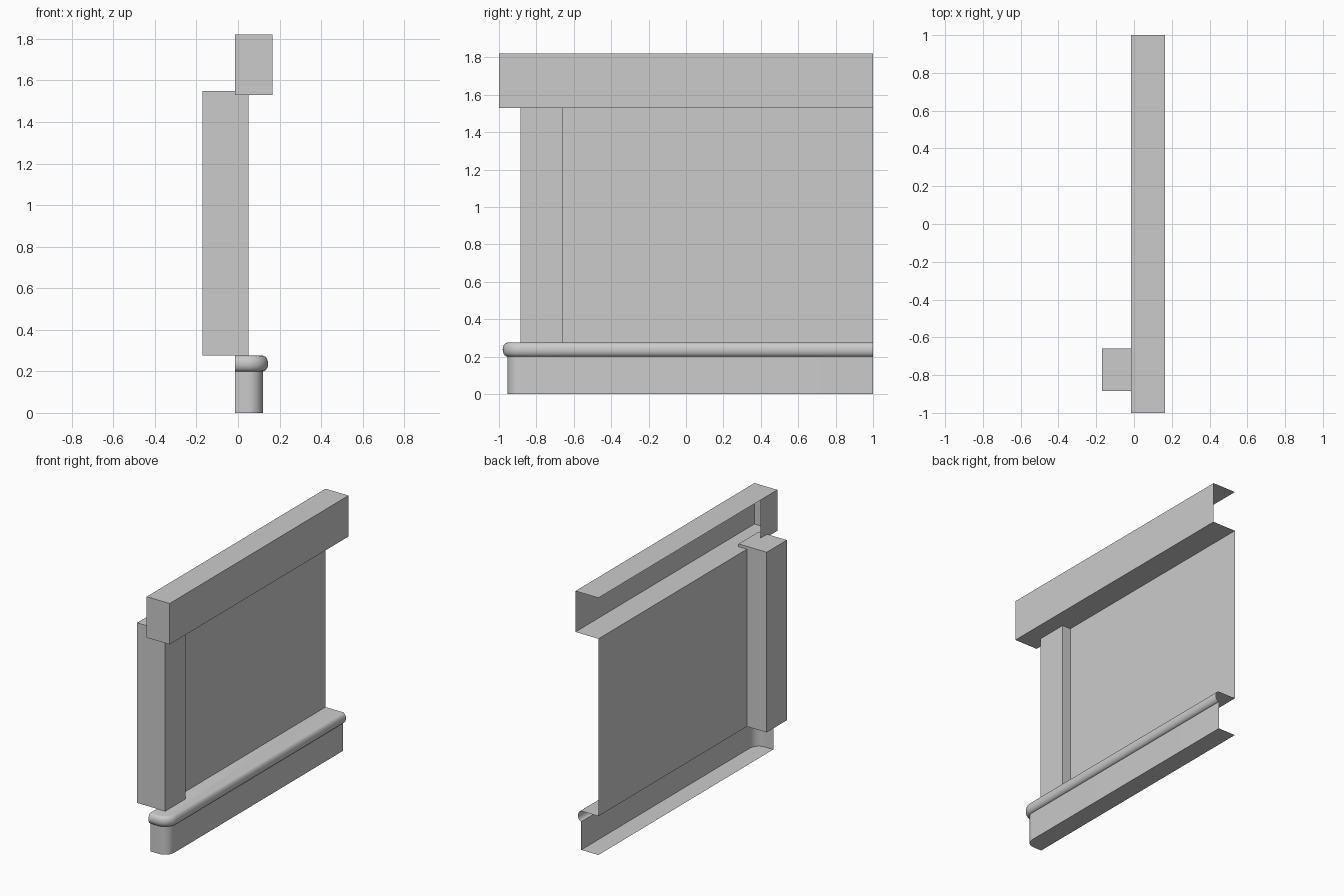
import bpy, bmesh
from math import sin, cos, pi, radians
from mathutils import Vector

if "Cube" in bpy.data.objects:
    bpy.data.objects.remove(bpy.data.objects["Cube"], do_unlink=True)

GREY = (0.6, 0.6, 0.6, 1)
grey = bpy.data.materials.new("plain_grey")
grey.use_nodes = True
grey.diffuse_color = GREY
grey.node_tree.nodes["Principled BSDF"].inputs["Base Color"].default_value = GREY

AXES = {"+x": (1, 0, 0), "-x": (-1, 0, 0), "+y": (0, 1, 0),
        "-y": (0, -1, 0), "+z": (0, 0, 1), "-z": (0, 0, -1)}
BACK = -0.015   # plane of the wall sheet
END = 1.0       # open end of every run


def finish(name, bm):
    mesh = bpy.data.meshes.new(name)
    bm.to_mesh(mesh)
    bm.free()
    mesh.materials.append(grey)
    ob = bpy.data.objects.new(name, mesh)
    bpy.context.collection.objects.link(ob)
    return ob


def box(name, lo, hi, sides=tuple(AXES)):
    """Box between two corners, keeping only the listed sides."""
    lo, hi = Vector(lo), Vector(hi)
    bm = bmesh.new()
    bmesh.ops.create_cube(bm, size=1)
    bm.normal_update()
    drop = [f for f in bm.faces
            if not any(f.normal.dot(Vector(AXES[s])) > 0.9 for s in sides)]
    bmesh.ops.delete(bm, geom=drop, context="FACES")
    for v in bm.verts:
        v.co = Vector([(lo[i] + hi[i]) / 2 + v.co[i] * (hi[i] - lo[i]) for i in range(3)])
    return finish(name, bm)


def base_path(offset, steps=10, r=0.07):
    """Plan of the base: front end, rounded corner, long side."""
    cx, cy = 0.05, -0.885
    pts = [(BACK, cy - r - offset)]
    for i in range(steps + 1):
        a = -pi / 2 + pi / 2 * i / steps
        pts.append((cx + (r + offset) * cos(a), cy + (r + offset) * sin(a)))
    return pts + [(cx + r + offset, END)]


def sweep(name, profile, floor=False, top=False):
    """Sweep (offset, height) points along the base plan, with optional fills."""
    bm = bmesh.new()
    rows = [[bm.verts.new((x, y, z)) for x, y in base_path(o)] for o, z in profile]
    for low, high in zip(rows, rows[1:]):
        for i in range(len(low) - 1):
            bm.faces.new((low[i], low[i + 1], high[i + 1], high[i]))
    if floor:
        corner = bm.verts.new((BACK, END, profile[0][1]))
        bm.faces.new(list(reversed(rows[0] + [corner])))
    if top:
        corner = bm.verts.new((BACK, END, profile[-1][1]))
        bm.faces.new(rows[-1] + [corner])
    ob = finish(name, bm)
    bpy.ops.object.select_all(action="DESELECT")
    ob.select_set(True)
    bpy.context.view_layer.objects.active = ob
    bpy.ops.object.shade_smooth_by_angle(angle=radians(35))
    return ob


# Plinth with rounded corner, and the half-round moulding on it
sweep("base_plinth", [(0, 0), (0, 0.2)], floor=True)
half_round = [(0.025 * sin(pi * i / 10), 0.2375 - 0.0375 * cos(pi * i / 10))
              for i in range(11)]
sweep("base_moulding", half_round, top=True)

# Wall sheet and the post at its front end
box("wall_panel", (BACK - 0.1, -0.66, 0.275), (BACK, END, 1.53), ("+x",))
box("post", (-0.17, -0.885, 0.275), (0.05, -0.66, 1.55))

# Top beam, hollow at the back, with a short return behind its front end
box("top_beam", (BACK, -1, 1.53), (0.165, END, 1.82), ("+x", "-y", "+z", "-z"))
box("beam_return", (BACK, -1, 1.53), (0.165, -0.81, 1.82), ("-x",))
